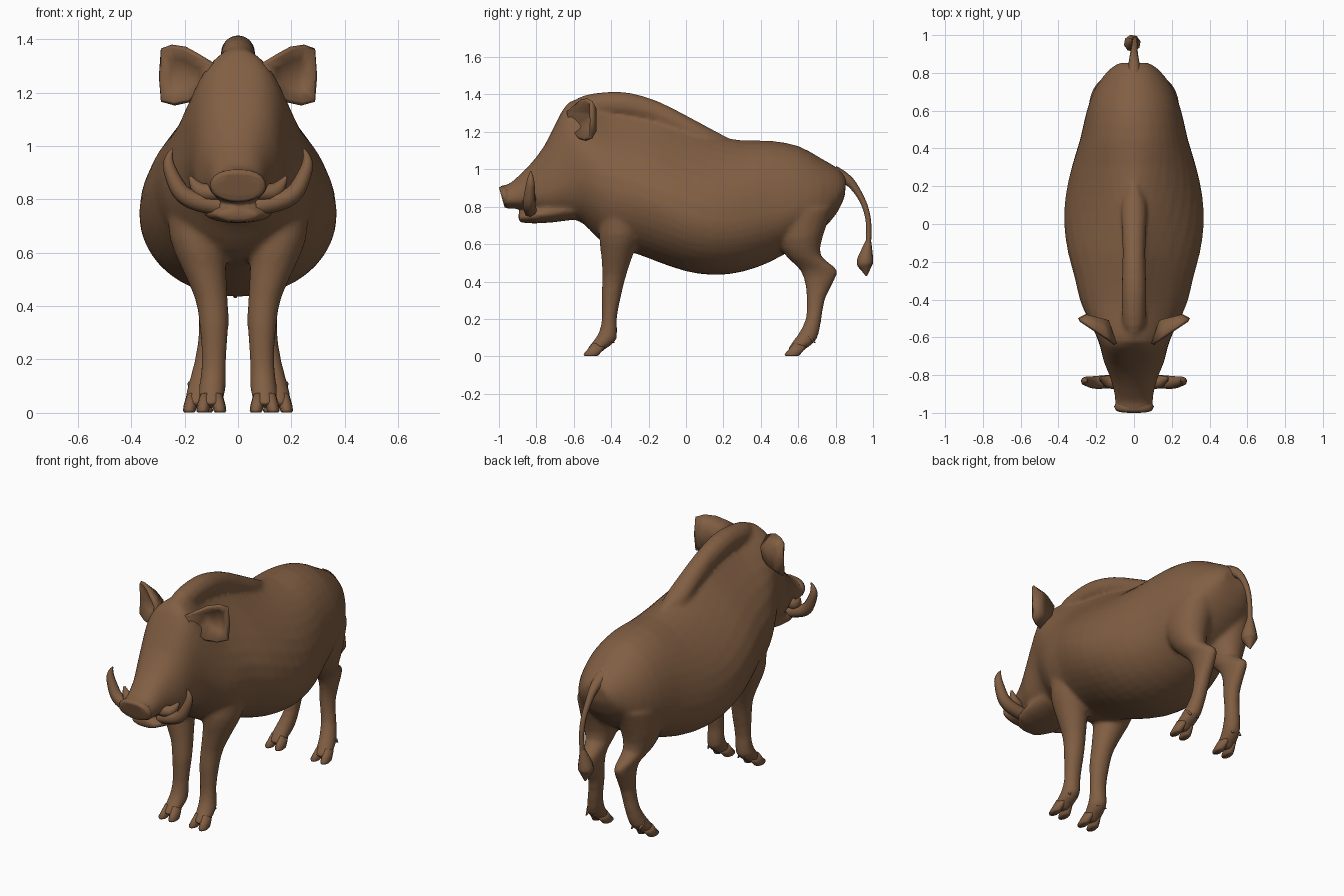
import bpy
import bmesh
import math
from mathutils import Vector

cube = bpy.data.objects.get("Cube")
if cube:
    bpy.data.objects.remove(cube, do_unlink=True)

# One earthy hide colour for everything
hide = bpy.data.materials.new("brown_hide")
hide.use_nodes = True
hide.diffuse_color = (0.22, 0.113, 0.056, 1)
hide.node_tree.nodes["Principled BSDF"].inputs["Base Color"].default_value = hide.diffuse_color
hide.node_tree.nodes["Principled BSDF"].inputs["Roughness"].default_value = 0.8


def rounded(hoops):
    """Add a curved in-between hoop in every gap."""
    result = [hoops[0]]
    for i in range(len(hoops) - 1):
        near = hoops[max(i - 1, 0)], hoops[i], hoops[i + 1], hoops[min(i + 2, len(hoops) - 1)]
        result.append(tuple((9 * (b + c) - a - d) / 16 for a, b, c, d in zip(*near)))
        result.append(hoops[i + 1])
    return result


def mirrored(hoops):
    return [h[:-1] + (-h[-1],) for h in hoops]


def loft(bm, hoops, x=0.0, level=0.5, sides=20):
    """Skin hoops: (y, z) of upper edge, (y, z) of lower edge, half width, peak, x shift."""
    rings = []
    for y1, z1, y0, z0, width, peak, shift in hoops:
        upper, lower = Vector((0, y1, z1)), Vector((0, y0, z0))
        middle = lower.lerp(upper, level)
        ring = []
        for i in range(sides):
            angle = math.tau * i / sides
            c, s = math.cos(angle), math.sin(angle)
            across = math.copysign(abs(c) ** (peak if s > 0 else 1), c) * width
            point = middle + (upper - middle) * s if s > 0 else middle + (middle - lower) * s
            ring.append(bm.verts.new(point + Vector((x + shift + across, 0, 0))))
        rings.append(ring)
    for a, b in zip(rings, rings[1:]):
        for i in range(sides):
            j = (i + 1) % sides
            bm.faces.new((a[i], a[j], b[j], b[i]))
    bm.faces.new(rings[0])
    bm.faces.new(rings[-1])


def finish(name, bm):
    """Turn a bmesh into a smooth, brown object."""
    bmesh.ops.recalc_face_normals(bm, faces=bm.faces)
    mesh = bpy.data.meshes.new(name)
    bm.to_mesh(mesh)
    bm.free()
    mesh.materials.append(hide)
    mesh.polygons.foreach_set("use_smooth", [True] * len(mesh.polygons))
    obj = bpy.data.objects.new(name, mesh)
    bpy.context.collection.objects.link(obj)
    return obj


def tube(name, points):
    """Tapered tube through (x, y, z, radius) points."""
    curve = bpy.data.curves.new(name, "CURVE")
    curve.dimensions = "3D"
    curve.bevel_depth = 1.0
    curve.bevel_resolution = 2
    curve.use_fill_caps = True
    curve.resolution_u = 4
    spline = curve.splines.new("NURBS")
    spline.points.add(len(points) - 1)
    spline.use_endpoint_u = True
    spline.order_u = 3
    for target, (px, py, pz, radius) in zip(spline.points, points):
        target.co = (px, py, pz, 1)
        target.radius = radius
    curve.materials.append(hide)
    obj = bpy.data.objects.new(name, curve)
    bpy.context.collection.objects.link(obj)
    bpy.ops.object.select_all(action="DESELECT")
    obj.select_set(True)
    bpy.context.view_layer.objects.active = obj
    bpy.ops.object.convert(target="MESH")
    bpy.ops.object.shade_smooth_by_angle(angle=math.radians(50))


# Torso and head as one skin, rump to snout
body_hoops = [
    (.855, .95, .85, .86, .08, 1, 0),
    (.82, 1.0, .81, .77, .135, 1, 0),
    (.72, 1.06, .72, .67, .205, 1, 0),
    (.6, 1.125, .6, .59, .25, 1, 0),
    (.45, 1.153, .45, .505, .285, 1, 0),
    (.3, 1.155, .3, .452, .33, 1.2, 0),
    (.15, 1.185, .15, .435, .362, 1.6, 0),
    (0, 1.25, 0, .455, .37, 2.3, 0),
    (-.15, 1.32, -.15, .505, .35, 3, 0),
    (-.3, 1.37, -.27, .55, .315, 3.5, 0),
    (-.42, 1.385, -.4, .58, .285, 3, 0),
    (-.53, 1.385, -.48, .64, .245, 1.8, 0),
    (-.625, 1.36, -.55, .71, .205, .95, 0),
    (-.685, 1.27, -.62, .735, .18, .7, 0),
    (-.755, 1.13, -.71, .74, .16, .75, 0),
    (-.83, 1.03, -.78, .76, .13, .8, 0),
    (-.9, .96, -.86, .785, .108, .8, 0),
    (-.95, .92, -.92, .79, .1, .8, 0),
    (-1.0, .91, -.965, .79, .105, .8, 0),
]
front_leg = [
    (-.45, .8, -.22, .8, .1, 1, .17),
    (-.465, .65, -.24, .65, .105, 1, .15),
    (-.455, .55, -.28, .55, .085, 1, .13),
    (-.447, .43, -.32, .43, .062, 1, .1),
    (-.452, .33, -.345, .33, .055, 1, .09),
    (-.45, .2, -.37, .2, .046, 1, .09),
    (-.47, .12, -.37, .09, .05, 1, .095),
    (-.51, .065, -.43, .04, .048, 1, .1),
    (-.535, .03, -.46, .015, .042, 1, .1),
]
rear_leg = [
    (.44, .75, .79, .8, .12, 1, .12),
    (.48, .62, .735, .65, .105, 1, .13),
    (.54, .53, .72, .54, .075, 1, .125),
    (.61, .46, .8, .475, .05, 1, .11),
    (.635, .39, .805, .43, .044, 1, .105),
    (.645, .3, .745, .31, .042, 1, .105),
    (.64, .2, .725, .2, .042, 1, .12),
    (.6, .12, .7, .09, .047, 1, .14),
    (.56, .065, .64, .04, .048, 1, .15),
    (.54, .03, .615, .015, .042, 1, .15),
]
bm = bmesh.new()
loft(bm, rounded(body_hoops), level=.38, sides=40)
for leg in (rounded(front_leg), rounded(rear_leg)):
    loft(bm, leg)
    loft(bm, mirrored(leg))
# Lower jaw, left open under the snout
loft(bm, [
    (-.6, .85, -.6, .73, .13, 1, 0),
    (-.74, .82, -.72, .715, .14, 1, 0),
    (-.83, .79, -.81, .71, .13, 1, 0),
    (-.9, .765, -.89, .715, .075, 1, 0),
])
# Raised mane along the spine
mane_line = [(-.6, 1.37, .03), (-.54, 1.398, .06), (-.42, 1.415, .065), (-.3, 1.41, .065),
             (-.15, 1.365, .06), (0, 1.29, .065), (.12, 1.225, .065), (.22, 1.175, .03)]
loft(bm, rounded([(y, z, y, z - .14, w, 1, 0) for y, z, w in mane_line]), sides=14)
body = finish("body", bm)
remesh = body.modifiers.new("fuse", "REMESH")
remesh.mode = "VOXEL"
remesh.voxel_size = .012
remesh.use_smooth_shade = True
soften = body.modifiers.new("soften", "SMOOTH")
soften.factor = .5
soften.iterations = 8

# Flared rim of the snout
bm = bmesh.new()
loft(bm, [
    (-.95, .915, -.925, .795, .09, .8, 0),
    (-.985, .912, -.95, .79, .106, .8, 0),
    (-1.0, .902, -.97, .797, .096, .8, 0),
    (-.99, .885, -.965, .815, .075, .8, 0),
])
finish("snout_rim", bm)

# Ears: cupped outline with thickness
ear_outline = [(.1, 1.31), (.155, 1.34), (.2, 1.365), (.25, 1.373), (.288, 1.36),
               (.292, 1.26), (.288, 1.17), (.24, 1.158), (.185, 1.17), (.13, 1.215)]
for side, sign in (("left", 1), ("right", -1)):
    bm = bmesh.new()
    rim = [bm.verts.new((sign * x, -.635 + .67 * (x - .1), z)) for x, z in ear_outline]
    cup = [bm.verts.new((sign * (.2 + .6 * (x - .2)), -.5 + .15 * (x - .2), 1.265 + .6 * (z - 1.265)))
           for x, z in ear_outline]
    for i in range(len(rim)):
        j = (i + 1) % len(rim)
        bm.faces.new((rim[i], rim[j], cup[j], cup[i]))
    bm.faces.new(cup)
    ear = finish(side + "_ear", bm)
    solid = ear.modifiers.new("thickness", "SOLIDIFY")
    solid.thickness = .018
    solid.offset = 0

    # Curled tusks and the raised lip beside the snout
    tube(side + "_tusk", [(sign * x, y, z, r) for x, y, z, r in (
        (.07, -.83, .775, .035), (.14, -.835, .785, .036), (.21, -.84, .815, .034),
        (.245, -.835, .88, .028), (.268, -.83, .95, .02), (.245, -.83, .99, .003))])
    tube(side + "_lip", [(sign * x, y, z, r) for x, y, z, r in (
        (.06, -.85, .83, .03), (.12, -.84, .82, .036), (.16, -.825, .845, .026),
        (.18, -.815, .885, .006))])

    # Cloven hooves and dewclaws
    for place, x, y in (("front", .1, -.55), ("rear", .15, .525)):
        bm = bmesh.new()
        for toe in (-.024, .024):
            loft(bm, [
                (y + .05, .075, y + .12, .05, .02, 1, 0),
                (y + .025, .04, y + .1, .025, .025, 1, toe * .15),
                (y, .012, y + .085, .006, .024, 1, toe * .35),
                (y + .005, .002, y + .075, .002, .02, 1, toe * .35),
            ], x=sign * x + toe, sides=10)
            loft(bm, [
                (y + .12, .12, y + .15, .1, .016, 1, 0),
                (y + .15, .075, y + .17, .07, .005, 1, 0),
            ], x=sign * x + toe, sides=8)
        finish(side + "_" + place + "_hoof", bm)

# Hanging tail with a tuft
tube("tail", [(0, .79, .98, .04), (0, .86, .955, .028), (0, .92, .88, .018), (.005, .965, .79, .015),
              (.005, .982, .68, .014), (0, .972, .57, .015)])
tube("tail_tuft", [(0, .976, .62, .014), (-.005, .968, .57, .03), (-.01, .955, .5, .05),
                   (-.01, .96, .47, .03), (-.01, .965, .43, .004)])
